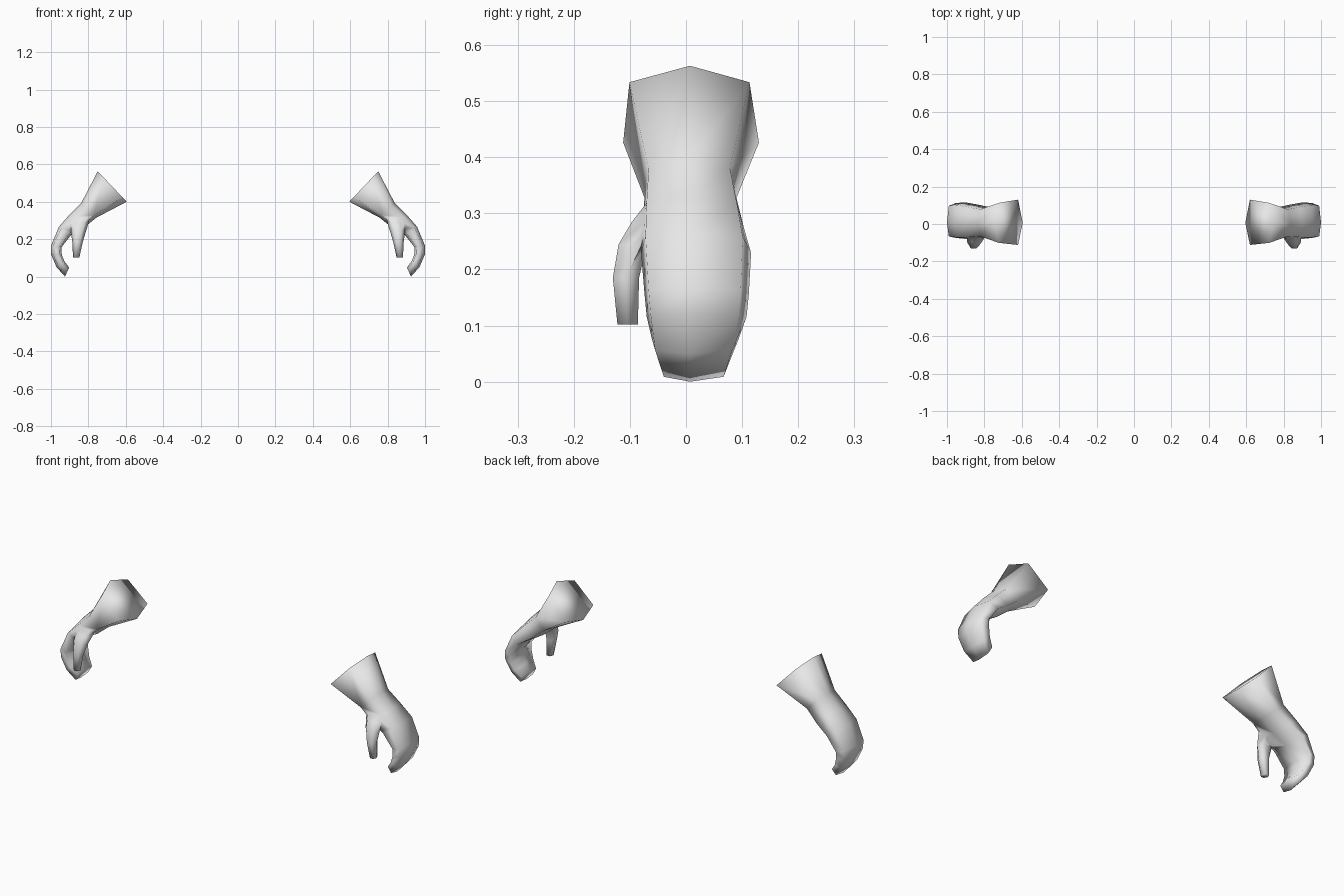
import bpy, bmesh, math

if "Cube" in bpy.data.objects:
    bpy.data.objects.remove(bpy.data.objects["Cube"])

cloth = bpy.data.materials.new("light_grey")
cloth.diffuse_color = (0.8, 0.8, 0.8, 1)
cloth.use_nodes = True
cloth.node_tree.nodes["Principled BSDF"].inputs["Base Color"].default_value = cloth.diffuse_color


def loft(name, rings):
    """Skin a list of equal-length point rings, capping both ends."""
    bm = bmesh.new()
    loops = [[bm.verts.new(p) for p in ring] for ring in rings]
    n = len(loops[0])
    for a, b in zip(loops, loops[1:]):
        for i in range(n):
            j = (i + 1) % n
            bm.faces.new((a[i], a[j], b[j], b[i]))
    bm.faces.new(loops[0])
    bm.faces.new(loops[-1])
    bmesh.ops.recalc_face_normals(bm, faces=bm.faces)
    for f in bm.faces:
        f.smooth = True
    mesh = bpy.data.meshes.new(name)
    bm.to_mesh(mesh)
    bm.free()
    mesh.materials.append(cloth)
    ob = bpy.data.objects.new(name, mesh)
    bpy.context.collection.objects.link(ob)
    return ob


def hex_ring(ox, oz, ix, iz, front, back):
    """Six-sided section between a back-of-hand point and a palm point."""
    def at(t, y):
        return (ox + (ix - ox) * t, y, oz + (iz - oz) * t)
    mid = 0.007
    return [at(0, mid), at(.18, front * .9), at(.84, front),
            at(1, mid), at(.84, back), at(.18, back * .87)]


def oval_ring(cx, cy, cz, rx, ry, sides=6):
    return [(cx + rx * math.cos(math.tau * i / sides),
             cy + ry * math.sin(math.tau * i / sides), cz) for i in range(sides)]


# Cuff, wrist, palm and curled mitten fingers
glove = loft("glove", [hex_ring(*s) for s in (
    (.750, .563, .595, .400, -.112, .130),   # cuff opening
    (.837, .395, .757, .315, -.074, .090),   # wrist
    (.900, .332, .825, .260, -.078, .104),   # palm
    (.957, .267, .893, .222, -.080, .116),   # knuckles
    (1.00, .165, .945, .155, -.074, .112),
    (1.00, .120, .942, .115, -.070, .108),
    (.970, .050, .928, .082, -.061, .094),
    (.925, .000, .903, .048, -.044, .077),   # fingertips
)])

# Thumb, merged into the palm
thumb = loft("thumb", [oval_ring(*s) for s in (
    (.865, -.104, .102, .017, .021),
    (.858, -.107, .185, .028, .027),
    (.853, -.095, .245, .041, .029),
    (.845, -.072, .285, .046, .028),
    (.822, -.048, .325, .030, .020),
)])
thumb.hide_render = True
thumb.hide_set(True)

join = glove.modifiers.new("join_thumb", 'BOOLEAN')
join.operation = 'UNION'
join.solver = 'EXACT'
join.object = thumb

# Matching glove on the other side
mirror = glove.modifiers.new("other_hand", 'MIRROR')
mirror.use_axis[0] = True
mirror.use_mirror_merge = False
